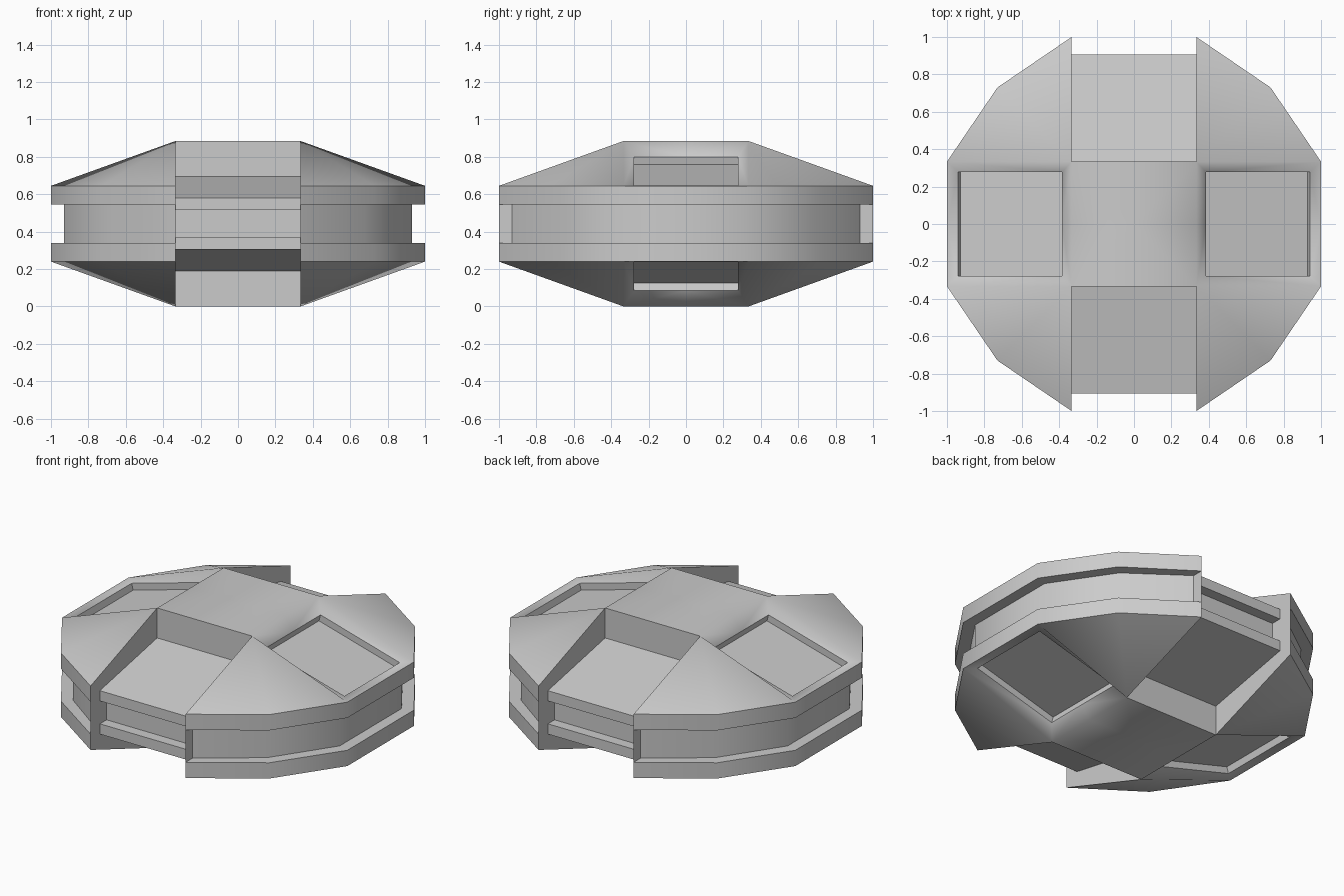
import bpy, bmesh, math
from itertools import product
from mathutils import Vector

if "Cube" in bpy.data.objects:
    bpy.data.objects.remove(bpy.data.objects["Cube"])

C = 0.4425            # height of the horizontal symmetry plane
H, R, G = C, 0.2025, 0.1025   # top, rim top, groove edge (above the plane)
K = 1 / 3


def build(name, faces):
    """Each face is (points, outward hint) for one octant; repeat in all eight."""
    bm = bmesh.new()
    for s in product((1, -1), repeat=3):
        for pts, hint in faces:
            f = bm.faces.new([bm.verts.new([a * b for a, b in zip(p, s)]) for p in pts])
            f.normal_update()
            if f.normal.dot(Vector([a * b for a, b in zip(hint, s)])) < 0:
                f.normal_flip()
            f.smooth = True
    bmesh.ops.remove_doubles(bm, verts=bm.verts, dist=1e-4)
    for e in bm.edges:
        e.smooth = len(e.link_faces) == 2 and e.calc_face_angle(0) < math.radians(62)
    me = bpy.data.meshes.new(name)
    bm.to_mesh(me)
    bm.free()
    ob = bpy.data.objects.new(name, me)
    ob.location.z = C
    bpy.context.collection.objects.link(ob)
    return ob


def strips(rows, hint):
    """Quads between consecutive rows of points."""
    return [((p[i], p[i + 1], q[i + 1], q[i]), hint)
            for p, q in zip(rows, rows[1:]) for i in range(len(p) - 1)]


up, out = (0, 0, 1), (1, 1, 0)

# Disc body: flat top, sloped corners, dished panel borders, grooved rim
panel = [(1, 0, R), (1, K, R), (K, K, H), (K, 0, H)]
lip = [(0.94, 0, 0.2035), (0.94, 0.277, 0.2035), (0.385, 0.277, 0.3575), (0.385, 0, 0.3575)]
corner, tip = (0.73, 0.73, R), (K, 1, R)
body = [(((0, 0, H), (K, 0, H), (K, K, H), (0, K, H)), up),
        ((panel[2], panel[1], corner), up),
        ((panel[2], corner, tip), up)]
body += strips([panel, lip], up)
outer = [(1, 0), (1, K), (0.73, 0.73), (K, 1)]
inner = [(0.93, 0), (0.93, 0.31), (0.68, 0.68), (K, 0.93)]


def row(path, z):
    return [(x, y, z) for x, y in path]


body += strips([row(outer, R), row(outer, G)], out)
body += strips([row(outer, G), row(inner, G)], (0, 0, -1))
body += strips([row(inner, G), row(inner, 0)], out)
build("disc_body", body)

# Recessed panels on the left and right slopes
n = Vector((0.155, 0, 0.555)).normalized()
floor = [tuple(Vector(p) - n * 0.042) for p in lip]
center = Vector((0.66, 0, 0.26))
recess = [((lip[i], lip[i + 1], floor[i + 1], floor[i]),
           tuple(center - (Vector(lip[i]) + Vector(lip[i + 1])) / 2)) for i in range(3)]
recess.append((tuple(floor), up))
build("recessed_panels", recess)

# Front and back channels: lowered, grooved strip with side walls
prof = [(K, H), (K, 0.2525), (0.907, 0.1375), (0.907, 0.0725), (0.84, 0.0725), (0.84, 0)]
hints = [(0, 1, 0), up, (0, 1, 0), (0, 0, -1), (0, 1, 0)]
channel = [(((0, *a), (K, *a), (K, *b), (0, *b)), h)
           for a, b, h in zip(prof, prof[1:], hints)]
wall = [(K, *p) for p in prof] + [(K, 1, 0), (K, 1, G), (K, 1, R)]
channel.append((wall, (-1, 0, 0)))
build("channels", channel)
